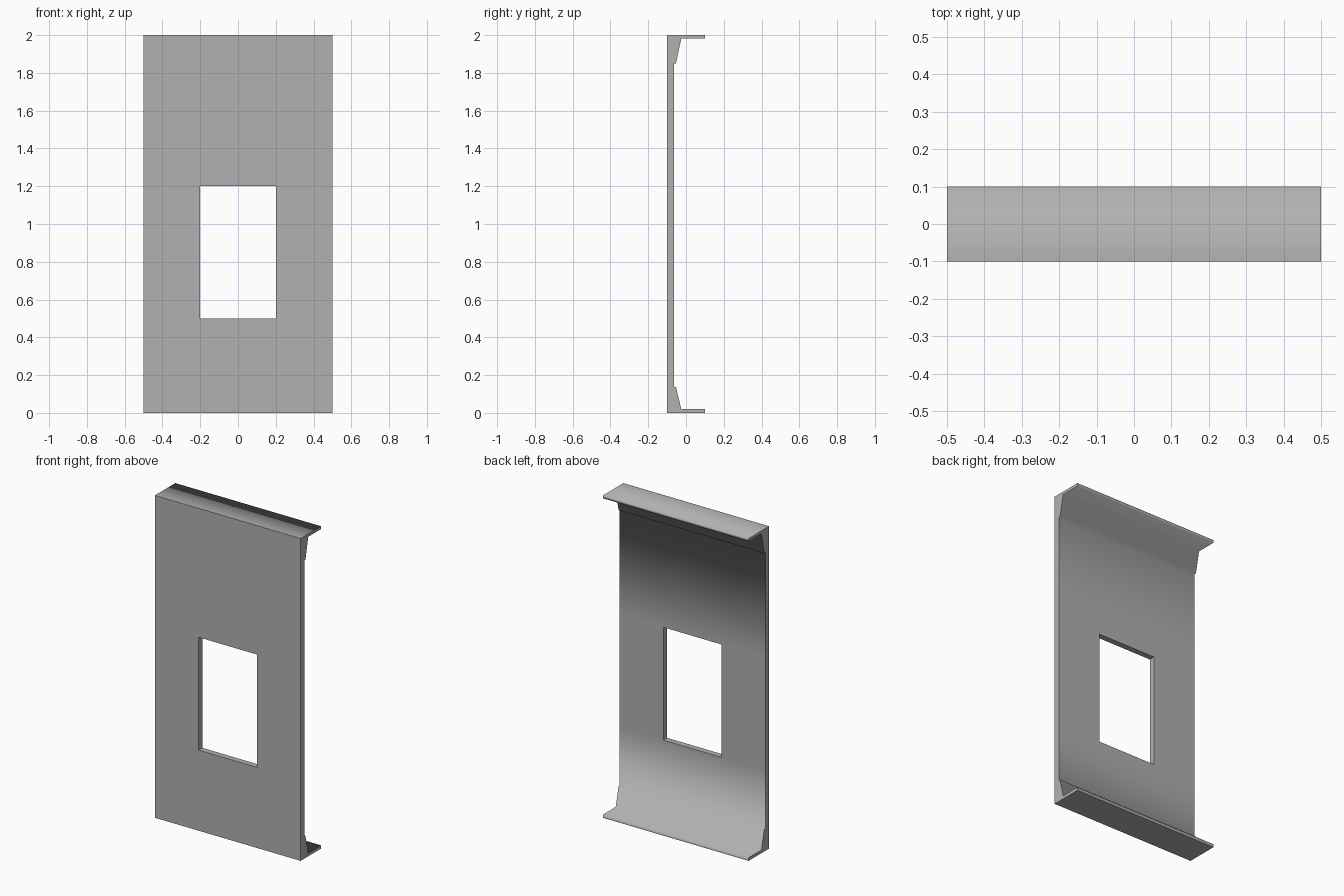
import bpy, bmesh

if "Cube" in bpy.data.objects:
    bpy.data.objects.remove(bpy.data.objects["Cube"])

# Side profile (y, z): base flange, gusset, back of wall, then the top
sill, head = 0.5, 1.2
wall = -0.063
lower = [(-0.10, 0.0), (0.10, 0.0), (0.10, 0.02), (-0.025, 0.02),
         (-0.053, 0.137), (wall, 0.137)]
upper = [(wall, 1.85), (-0.053, 1.85), (-0.025, 1.982),
         (0.10, 1.982), (0.10, 2.0), (-0.10, 2.0)]
profile = (lower + [(wall, sill), (wall, head)] + upper
           + [(-0.10, head), (-0.10, sill)])
n = len(profile)
back_i = len(lower)      # back wall segment beside the window
front_i = n - 2          # front wall segment beside the window

# Sweep the profile across the width, leaving the window open
bm = bmesh.new()
rings = [[bm.verts.new((x, y, z)) for y, z in profile]
         for x in (-0.5, -0.2, 0.2, 0.5)]
for c in range(3):
    a, b = rings[c], rings[c + 1]
    for i in range(n):
        if c == 1 and i in (back_i, front_i):
            continue
        j = (i + 1) % n
        bm.faces.new((a[i], a[j], b[j], b[i])).smooth = True

# End caps
bm.faces.new(rings[0])
bm.faces.new(rings[3])

# Window reveals
a, b = rings[1], rings[2]
bs, bh, fh, fs = back_i, back_i + 1, front_i, front_i + 1
for quad in ((a[bs], a[bh], a[fh], a[fs]), (b[bs], b[bh], b[fh], b[fs]),
             (a[bs], b[bs], b[fs], a[fs]), (a[bh], b[bh], b[fh], a[fh])):
    bm.faces.new(quad)
bmesh.ops.recalc_face_normals(bm, faces=bm.faces)

# Sharp outlines: ends, window, underside and top front corner; the back stays soft
for e in bm.edges:
    flat = any(not f.smooth for f in e.link_faces)
    underside = all(v.co.z < 0.001 for v in e.verts)
    top_front = all(v.co.y < -0.099 and v.co.z > 1.999 for v in e.verts)
    e.smooth = not (flat or underside or top_front)

mesh = bpy.data.meshes.new("wall_panel")
bm.to_mesh(mesh)
bm.free()
panel = bpy.data.objects.new("wall_panel", mesh)
bpy.context.collection.objects.link(panel)

# Dark grey finish
grey = bpy.data.materials.new("dark_grey")
grey.diffuse_color = (0.44, 0.44, 0.44, 1.0)
grey.use_nodes = True
grey.node_tree.nodes["Principled BSDF"].inputs["Base Color"].default_value = grey.diffuse_color
mesh.materials.append(grey)
